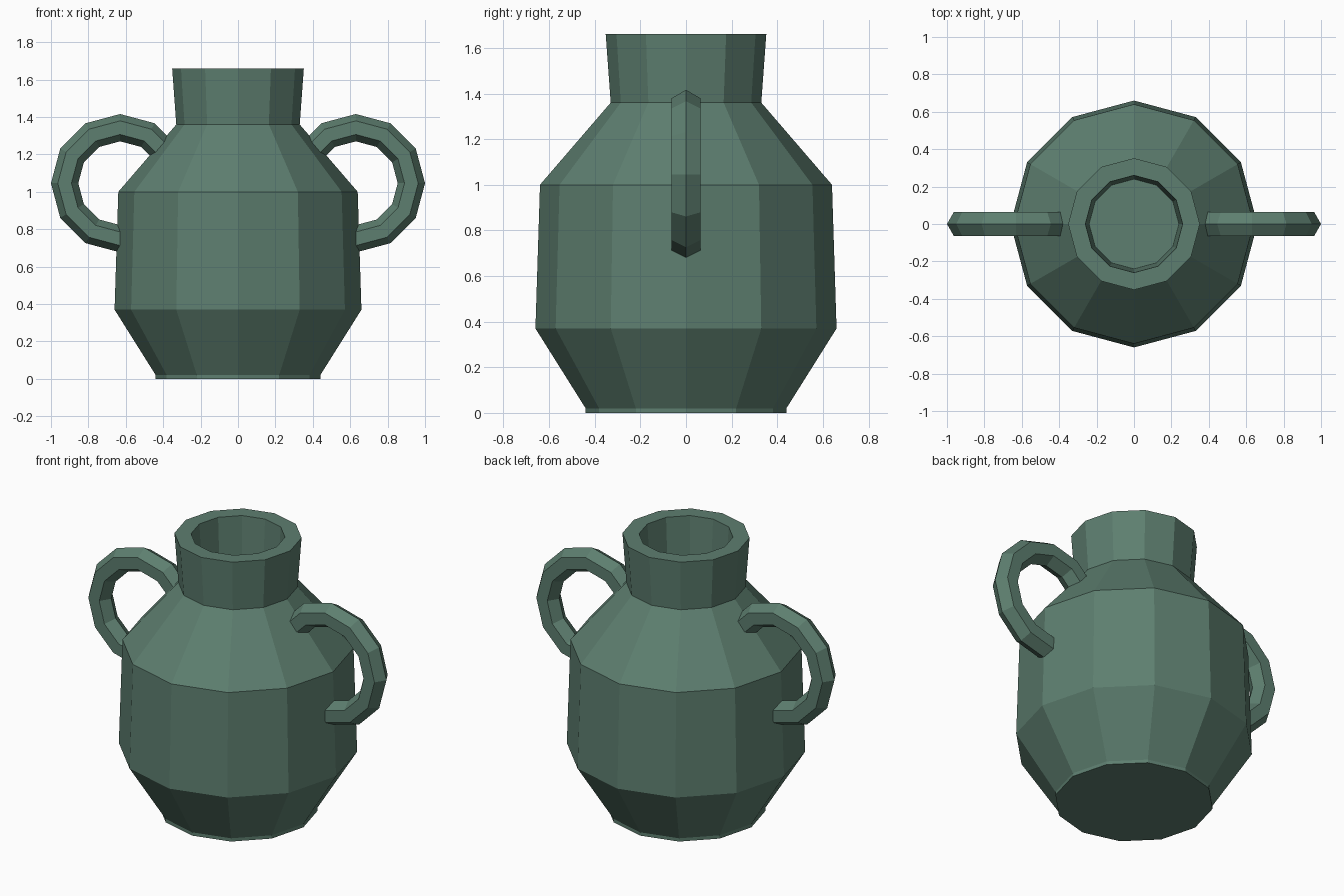
import bpy, bmesh
from math import pi, cos, sin

if "Cube" in bpy.data.objects:
    bpy.data.objects.remove(bpy.data.objects["Cube"])

SIDES = 12
glaze = bpy.data.materials.new("green_glaze")
glaze.diffuse_color = (0.11, 0.21, 0.16, 1)
glaze.use_nodes = True
glaze.node_tree.nodes["Principled BSDF"].inputs["Base Color"].default_value = glaze.diffuse_color


def lathe(name, profile):
    """Revolve (radius, z) points around z, closing both ends with flat caps."""
    bm = bmesh.new()
    rings = [[bm.verts.new((r * cos(2 * pi * i / SIDES), r * sin(2 * pi * i / SIDES), z))
              for i in range(SIDES)] for r, z in profile]
    for a, b in zip(rings, rings[1:]):
        for i in range(SIDES):
            j = (i + 1) % SIDES
            bm.faces.new((a[i], a[j], b[j], b[i]))
    bm.faces.new(rings[0][::-1])
    bm.faces.new(rings[-1])
    bmesh.ops.recalc_face_normals(bm, faces=bm.faces)
    mesh = bpy.data.meshes.new(name)
    bm.to_mesh(mesh)
    bm.free()
    obj = bpy.data.objects.new(name, mesh)
    bpy.context.collection.objects.link(obj)
    obj.data.materials.append(glaze)
    return obj


# Body: foot, belly, shoulder, neck, rim and the recessed mouth
lathe("pot_body", [(0.44, 0), (0.44, 0.02), (0.66, 0.37), (0.64, 1.0), (0.33, 1.36),
                   (0.352, 1.66), (0.26, 1.66), (0.24, 1.34)])

# Handles: hexagonal-section rings sunk into the shoulder on each side
for side, label in ((-1, "left"), (1, "right")):
    bpy.ops.mesh.primitive_torus_add(major_segments=12, minor_segments=6,
                                     major_radius=0.297, minor_radius=0.073,
                                     location=(side * 0.63, 0, 1.046),
                                     rotation=(pi / 2, 0, 0))
    handle = bpy.context.object
    handle.name = label + "_handle"
    handle.data.materials.append(glaze)
    handle.data.shade_flat()
